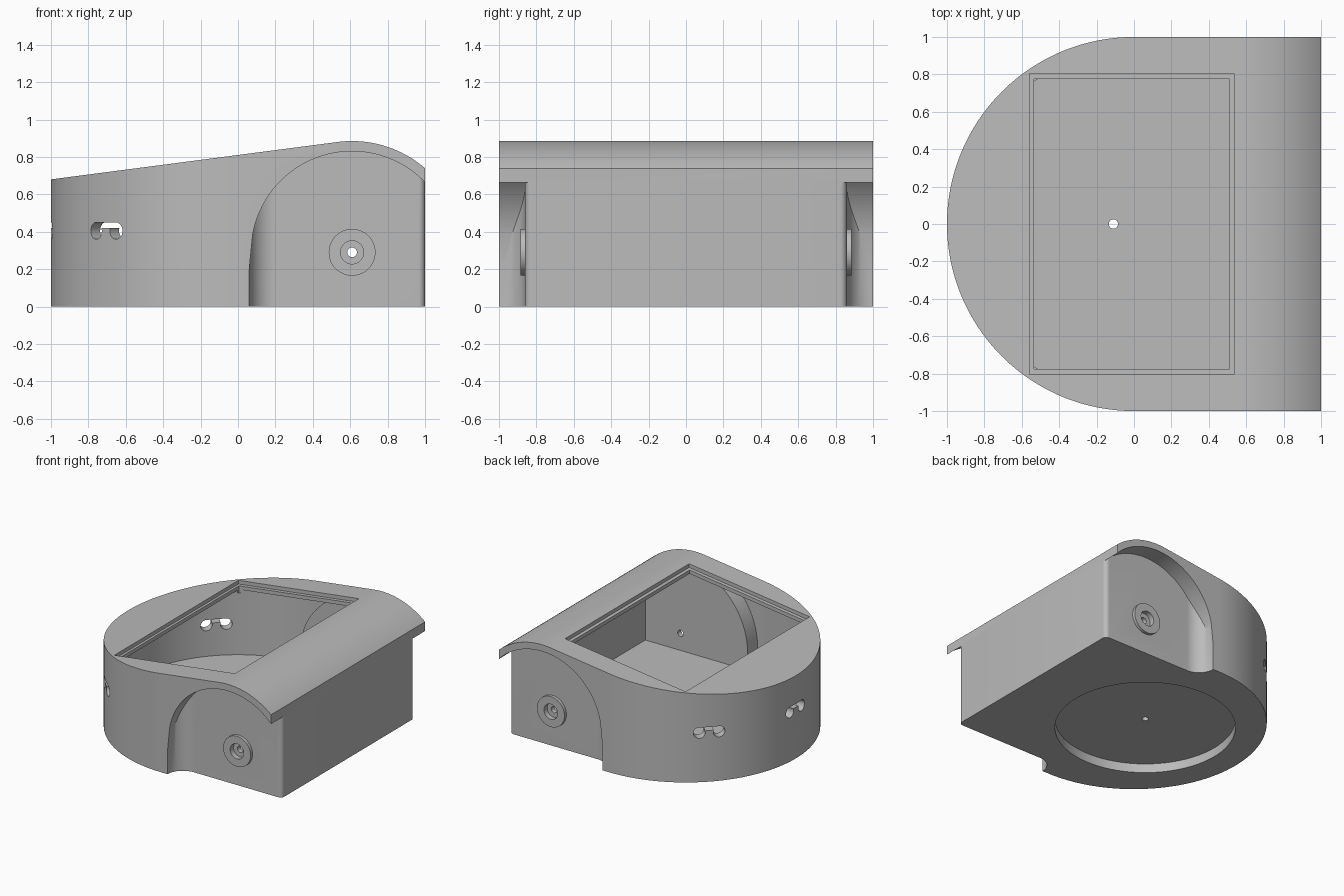
import bpy, bmesh, math
from mathutils import Vector, Matrix

if "Cube" in bpy.data.objects:
    bpy.data.objects.remove(bpy.data.objects["Cube"])

AX, AZ = 0.61, 0.29              # wheel axle position
SLOPE = math.radians(7.43)       # tilt of the deck


def arc(cx, cy, r, a0, a1, n):
    return [(cx + r * math.cos(math.radians(a0 + (a1 - a0) * i / n)),
             cy + r * math.sin(math.radians(a0 + (a1 - a0) * i / n))) for i in range(n + 1)]


def prism(name, pts, axis, lo, hi):
    """Extrude a plan (axis 'z') or a side profile (axis 'y')."""
    bm = bmesh.new()
    put = (lambda p, t: (p[0], p[1], t)) if axis == 'z' else (lambda p, t: (p[0], t, p[1]))
    a = [bm.verts.new(put(p, lo)) for p in pts]
    b = [bm.verts.new(put(p, hi)) for p in pts]
    bm.faces.new(a)
    bm.faces.new(b[::-1])
    for i in range(len(pts)):
        j = (i + 1) % len(pts)
        bm.faces.new((a[i], b[i], b[j], a[j]))
    bmesh.ops.recalc_face_normals(bm, faces=bm.faces)
    me = bpy.data.meshes.new(name)
    bm.to_mesh(me)
    bm.free()
    ob = bpy.data.objects.new(name, me)
    bpy.context.collection.objects.link(ob)
    return ob


def combine(target, tool, op):
    """Apply a boolean and remove the tool."""
    m = target.modifiers.new(op, 'BOOLEAN')
    m.operation, m.object, m.solver = op, tool, 'EXACT'
    bpy.context.view_layer.objects.active = target
    bpy.ops.object.modifier_apply(modifier=m.name)
    bpy.data.objects.remove(tool)


def cut(target, tool):
    combine(target, tool, 'DIFFERENCE')


def deck(x):
    return 0.68 + (x + 1) * math.tan(SLOPE)


def side_profile(drop, floor):
    """Sloping deck running into the rounded hump, lowered by drop."""
    hump = arc(AX, AZ, 0.595 - drop, 97.43, 40, 32)
    x1 = hump[-1][0]
    return [(-1.1, floor), (-1.1, deck(-1.1) - drop / math.cos(SLOPE))] + hump + \
           [(1.2, hump[-1][1] - 0.2 * 0.8), (1.2, floor)]


def d_plan(r):
    return arc(0, 0, r, 90, 270, 96) + [(r, -r), (r, r)]


# Outer body: D-shaped plan trimmed by the sloping side profile
body = prism("body_shell", d_plan(1.0), 'z', 0, 1.3)
combine(body, prism("profile", side_profile(0, -0.1), 'y', -1.2, 1.2), 'INTERSECT')

# Hollow interior, with the wheel housings left standing
cavity = prism("cavity", d_plan(0.93), 'z', 0.15, 1.2)
combine(cavity, prism("inner_profile", side_profile(0.06, 0.0), 'y', -1.2, 1.2), 'INTERSECT')
for s in (-1, 1):
    bulge = [(1.25, 0.0), (1.25, AZ)] + arc(AX, AZ, 0.61, 0, 180, 48) + [(0.0, 0.0)]
    cut(cavity, prism("housing", bulge, 'y', s * 0.8, s * 1.2))
cut(body, cavity)

# Wheel wells with a filleted inner corner and a rounded body edge
for s in (-1, 1):
    side = [(1.15, -0.1), (1.15, 0.5)] + arc(AX, AZ, 0.54, 30, 170, 48) + [(0.055, 0.15), (0.055, -0.1)]
    plan = [(0.0, 1.2), (0.055, 1.2)] + arc(0.2, 1.0, 0.14, 180, 270, 16) + \
        arc(0.965, 0.825, 0.035, 90, 0, 8) + [(1.2, 0.825), (1.2, 1.2)]
    well = prism("well", side, 'y', s * 0.7, s * 1.15)
    combine(well, prism("well_plan", [(x, s * y) for x, y in plan], 'z', -0.2, 1.2), 'INTERSECT')
    cut(body, well)
    # Axle boss with counterbore and through hole
    combine(body, prism("boss", arc(AX, AZ, 0.125, 0, 352.5, 47), 'y', s * 0.84, s * 0.885), 'UNION')
    cut(body, prism("counterbore", arc(AX, AZ, 0.062, 0, 348.75, 31), 'y', s * 0.842, s * 0.95))
    cut(body, prism("axle_hole", arc(AX, AZ, 0.026, 0, 345, 23), 'y', s * 0.7, s * 0.95))

# Deck opening: shallow seat for a lid, then the smaller hole through
for x0, x1, w, depth in ((-0.56, 0.535, 0.805, 0.03), (-0.535, 0.51, 0.775, 0.085)):
    pts = [(x0, deck(x0) - depth), (x1, deck(x1) - depth), (x1, 1.2), (x0, 1.2)]
    cut(body, prism("opening", pts, 'y', -w, w))

# Underside recess and centre hole
cut(body, prism("base_recess", arc(-0.11, 0, 0.68, 0, 356.25, 95), 'z', -0.1, 0.075))
cut(body, prism("base_hole", arc(-0.11, 0, 0.025, 0, 345, 23), 'z', -0.1, 0.3))

# Three sensor windows: paired round holes joined by a narrow slot
for ang in (135, 180, 225):
    turn = Matrix.Rotation(math.radians(ang + 90), 4, 'Z')
    shapes = [arc(cx, 0.405, 0.045, 0, 345, 23) for cx in (-0.075, 0.075)]
    shapes.append([(-0.075, 0.42), (0.075, 0.42), (0.075, 0.449), (-0.075, 0.449)])
    for pts in shapes:
        tool = prism("window", pts, 'y', -1.1, -0.85)
        tool.data.transform(turn)
        cut(body, tool)

# Single grey finish, smooth with sharp edges
grey = bpy.data.materials.new("grey_plastic")
grey.diffuse_color = (0.5, 0.5, 0.5, 1)
grey.use_nodes = True
grey.node_tree.nodes["Principled BSDF"].inputs["Base Color"].default_value = grey.diffuse_color
body.data.materials.clear()
body.data.materials.append(grey)
for p in body.data.polygons:
    p.material_index = 0
bpy.ops.object.select_all(action='DESELECT')
body.select_set(True)
bpy.context.view_layer.objects.active = body
bpy.ops.object.shade_smooth_by_angle(angle=math.radians(30))
